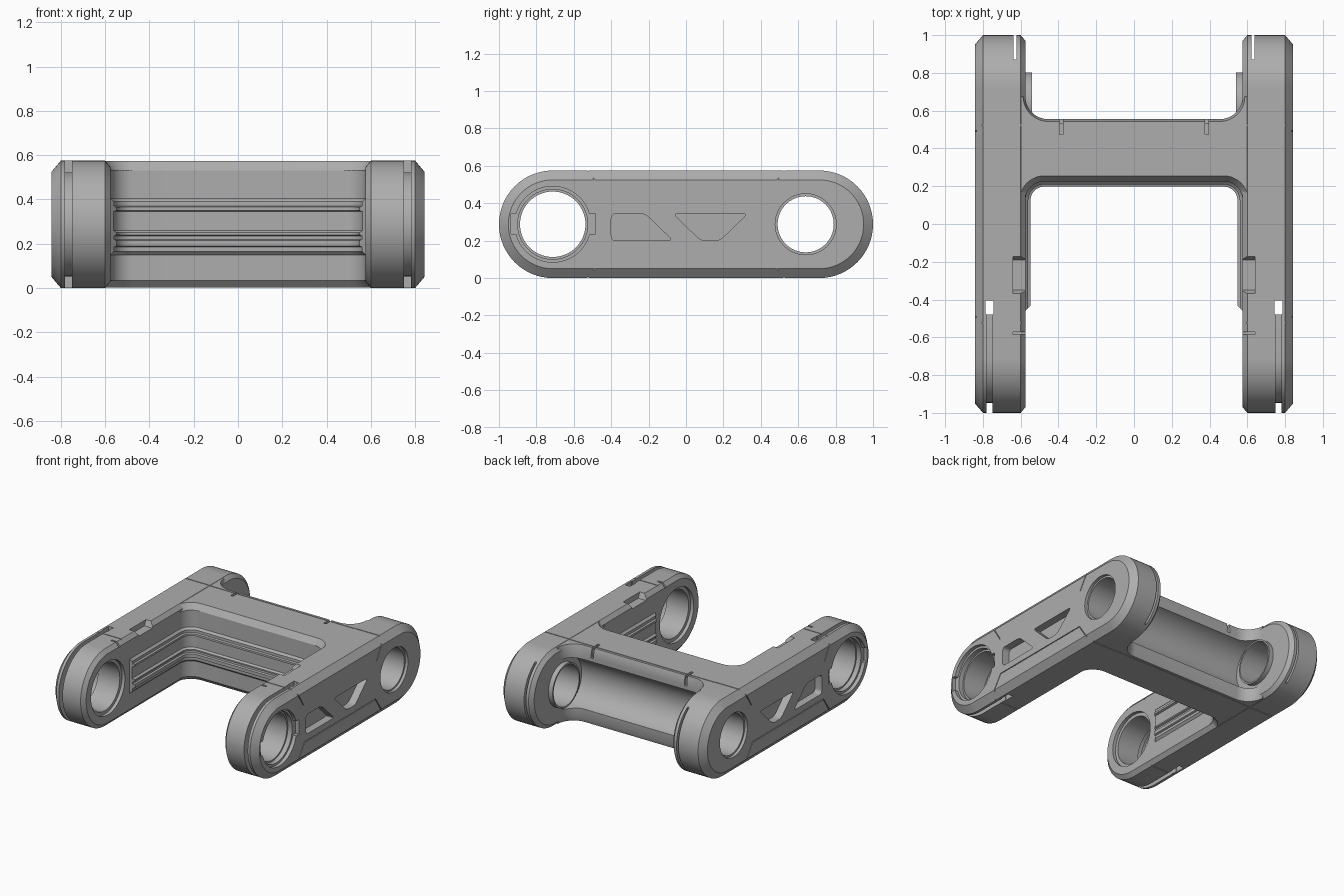
import bpy, bmesh, math
from mathutils import Vector

if "Cube" in bpy.data.objects:
    bpy.data.objects.remove(bpy.data.objects["Cube"])

ZC = 0.2875                      # mid height
FRONT, REAR = -0.7125, 0.64      # pin hole positions along y

grey = bpy.data.materials.new("warm_grey")
grey.diffuse_color = (0.42, 0.42, 0.42, 1)
grey.use_nodes = True
grey.node_tree.nodes["Principled BSDF"].inputs["Base Color"].default_value = grey.diffuse_color


def loft(name, loops, closed=False):
    """Skin equal-length loops of 3D points, capping both ends."""
    bm = bmesh.new()
    rings = [[bm.verts.new(p) for p in loop] for loop in loops]
    n = len(rings[0])
    pairs = list(zip(rings, rings[1:])) + ([(rings[-1], rings[0])] if closed else [])
    for a, b in pairs:
        for i in range(n):
            j = (i + 1) % n
            bm.faces.new((a[i], a[j], b[j], b[i]))
    if not closed:
        bm.faces.new(rings[0])
        bm.faces.new(rings[-1])
    bmesh.ops.recalc_face_normals(bm, faces=bm.faces)
    me = bpy.data.meshes.new(name)
    bm.to_mesh(me)
    bm.free()
    me.materials.append(grey)
    ob = bpy.data.objects.new(name, me)
    bpy.context.collection.objects.link(ob)
    return ob


def prism_x(loop, x0, x1, name="cutter"):
    return loft(name, [[(x, y, z) for y, z in loop] for x in (x0, x1)])


def box(x0, x1, y0, y1, z0, z1):
    return prism_x([(y0, z0), (y1, z0), (y1, z1), (y0, z1)], x0, x1)


def arc(cx, cy, r, a0, a1, n=24):
    return [(cx + r * math.cos(math.radians(a0 + (a1 - a0) * i / n)),
             cy + r * math.sin(math.radians(a0 + (a1 - a0) * i / n))) for i in range(n + 1)]


def circle(y, r, n=64):
    return arc(y, ZC, r, 0, 360, n)[:-1]


def rounded(points, r, n=5):
    """Round polygon corners with small quadratic curves."""
    out = []
    pts = [Vector(p) for p in points]
    for i, p in enumerate(pts):
        a = p + (pts[i - 1] - p).normalized() * r
        b = p + (pts[(i + 1) % len(pts)] - p).normalized() * r
        for k in range(n + 1):
            t = k / n
            out.append(tuple(a * (1 - t) ** 2 + p * 2 * t * (1 - t) + b * t * t))
    return out


def groove(p, q, x0, x1, w=0.006):
    """Thin bar along a line in the side plane."""
    p, q = Vector(p), Vector(q)
    d = (q - p).normalized() * w / 2
    s = Vector((-d.y, d.x))
    return prism_x([tuple(v) for v in (p - d - s, q + d - s, q + d + s, p - d + s)], x0, x1)


def cut(ob, cutters):
    for c in cutters:
        m = ob.modifiers.new("cut", 'BOOLEAN')
        m.operation, m.solver, m.object = 'DIFFERENCE', 'EXACT', c
        bpy.context.view_layer.objects.active = ob
        bpy.ops.object.modifier_apply(modifier=m.name)
        bpy.data.objects.remove(c)


def finish(ob, mirror=False):
    bpy.ops.object.select_all(action='DESELECT')
    ob.select_set(True)
    bpy.context.view_layer.objects.active = ob
    bpy.ops.object.shade_smooth_by_angle(angle=math.radians(25))
    if mirror:
        ob.modifiers.new("mirror", 'MIRROR')


# Side arm: chamfered stadium
def stadium(x, inset):
    r = ZC - inset
    loop = arc(0.7125, ZC, r, -90, 90, 32) + arc(-0.7125, ZC, r, 90, 270, 32)
    return [(x, y, z) for y, z in loop]


arm = loft("side_arm", [stadium(0.575, 0.03), stadium(0.60, 0),
                        stadium(0.80, 0), stadium(0.842, 0.05)])

# Pin holes with counterbores and key notches
cutters = [prism_x(circle(FRONT, 0.175), 0.5, 0.9),
           prism_x(circle(FRONT, 0.203), 0.815, 0.9),
           prism_x(circle(FRONT, 0.187), 0.78, 0.9),
           prism_x(circle(FRONT, 0.2), 0.5, 0.6),
           box(0.815, 0.9, -0.935, -0.485, 0.235, 0.345),
           prism_x(circle(REAR, 0.15), 0.5, 0.9),
           prism_x(circle(REAR, 0.163), 0.82, 0.9)]

# Recessed side windows
cutters += [prism_x(rounded(p, 0.03), 0.785, 0.9) for p in (
    [(-0.40, 0.2), (-0.07, 0.2), (-0.22, 0.345), (-0.40, 0.345)],
    [(-0.07, 0.345), (0.08, 0.2), (0.18, 0.2), (0.33, 0.345)])]

# Panel lines on the outer face and over the top and bottom
for s in (-1, 1):
    cutters += [groove((s * 0.43, 0.43), (s * 0.52, 0.575), 0.834, 0.9),
                groove((s * 0.42, 0.15), (s * 0.52, 0.0), 0.834, 0.9),
                box(0.5, 0.9, s * 0.523 - 0.003, s * 0.523 + 0.003, 0.57, 0.6),
                box(0.5, 0.9, s * 0.523 - 0.003, s * 0.523 + 0.003, -0.02, 0.005)]
cutters.append(groove((-0.42, 0.15), (0.42, 0.15), 0.834, 0.9))

# Slot wrapping the front end, slits and the clip notch
ring = ([(-0.41, ZC + 0.33)] + arc(FRONT, ZC, 0.33, 90, 270) + [(-0.41, ZC - 0.33)]
        + [(-0.41, ZC - 0.235)] + arc(FRONT, ZC, 0.235, 270, 90) + [(-0.41, ZC + 0.235)])
cutters += [prism_x(ring, 0.75, 0.78),
            box(0.745, 0.785, -0.48, -0.405, -0.1, 0.7),
            box(0.622, 0.637, 0.87, 1.1, -0.1, 0.7),
            box(0.5, 0.64, -0.585, -0.572, 0.54, 0.7),
            prism_x([(-0.35, 0.535), (-0.19, 0.535), (-0.16, 0.6), (-0.38, 0.6)], 0.5, 0.64)]
cut(arm, cutters)
finish(arm, mirror=True)


# Cross beam with filleted corners
def beam_loop(z, f, b):
    half = arc(0.475, 0.125, 0.1 + f, 90, 0, 12)            # front inner fillet
    half += [(0.64, 0.125), (0.64, 0.675)]
    half += arc(0.455, 0.675, 0.12 + b, 0, -90, 12)         # rear fillet
    return [(x, y, z) for x, y in half + [(-x, y) for x, y in reversed(half)]]


beam = loft("cross_beam", [beam_loop(0.002, 0.03, 0.012), beam_loop(0.035, 0, 0),
                           beam_loop(0.53, 0, 0), beam_loop(0.573, 0.03, 0.012)])
cutters = [prism_x(circle(0.60, 0.19), -0.7, 0.7),          # rear pin channel
           box(-0.9, 0.9, 0.52, 0.526, 0.569, 0.6),
           box(-0.9, 0.9, 0.52, 0.526, -0.02, 0.006)]
for s in (-1, 1):
    cutters += [box(s * 0.385 - 0.01, s * 0.385 + 0.01, 0.475, 0.7, 0.555, 0.6),
                box(s * 0.385 - 0.01, s * 0.385 + 0.01, 0.535, 0.7, 0.50, 0.6)]
cut(beam, cutters)
finish(beam)

# Ribbed liner running round the inside of the U
profile = [(-0.01, 0.15), (0, 0.15), (0.015, 0.165), (0.015, 0.185), (0.027, 0.19),
           (0.027, 0.215), (0.015, 0.22), (0.015, 0.235), (0.027, 0.24), (0.027, 0.25),
           (0.012, 0.26), (0.012, 0.345), (0.027, 0.35), (0.027, 0.365), (0.015, 0.37),
           (0.015, 0.39), (0, 0.405), (-0.01, 0.405)]


def path(d):
    half = [(0.575 - d, -0.46 + d)] + arc(0.475, 0.125, 0.1 - d, 0, 90, 12)
    return half + [(-x, y) for x, y in reversed(half)]


rows = [path(d) for d, z in profile]
liner = loft("ribbed_liner", [[(*rows[j][i], profile[j][1]) for j in range(len(profile))]
                              for i in range(len(rows[0]))])
finish(liner)

# Lip around each rear pin hole on the inner side
lip = loft("rear_hole_lip", [[(x, y, z) for y, z in circle(REAR, r)] for x, r in
                             ((0.54, 0.15), (0.54, 0.162), (0.585, 0.162), (0.585, 0.15))],
           closed=True)
finish(lip, mirror=True)
